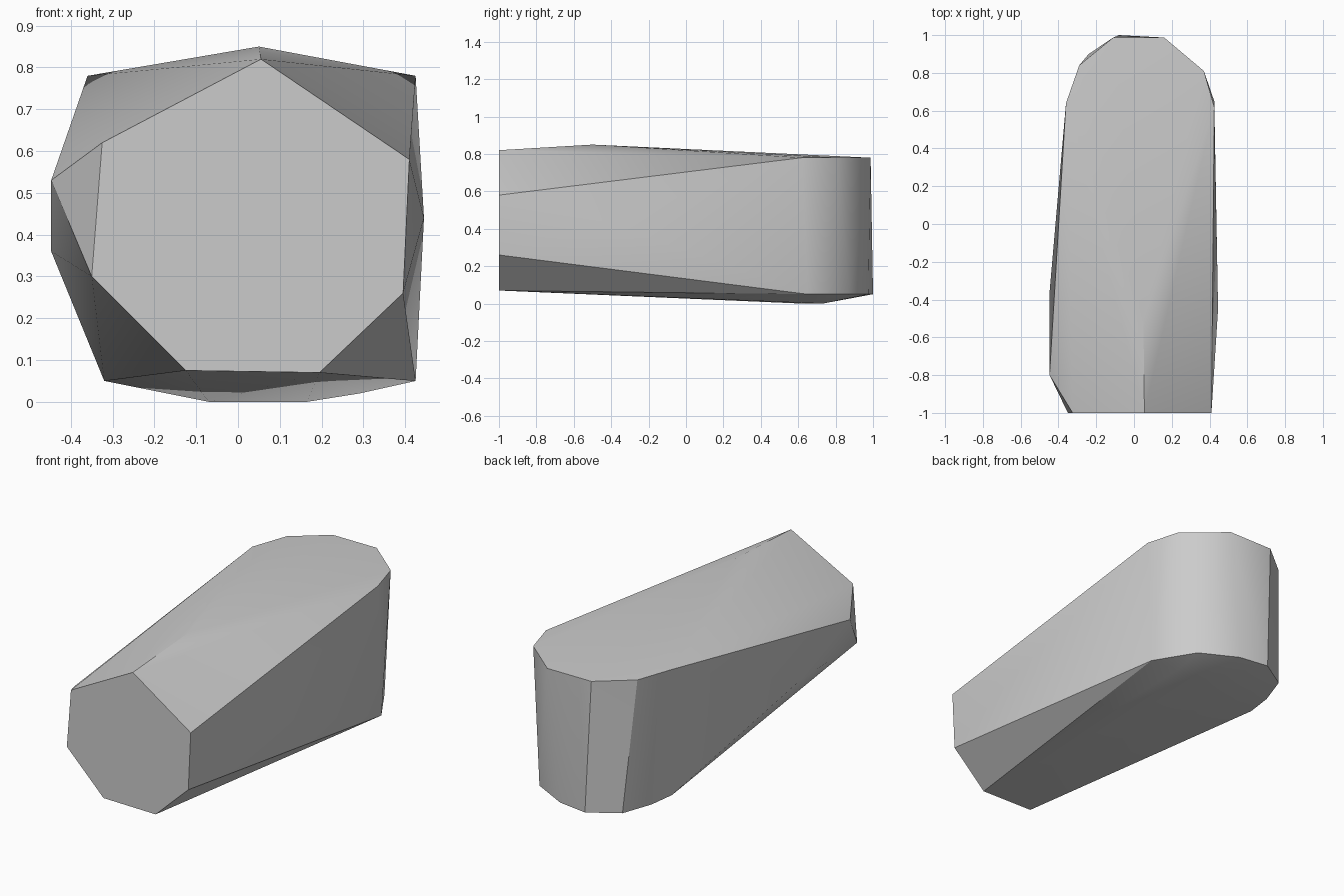
import bpy
import bmesh
from math import radians

# Remove the default object
default_cube = bpy.data.objects.get("Cube")
if default_cube:
    bpy.data.objects.remove(default_cube, do_unlink=True)


def make_material(name, colour):
    material = bpy.data.materials.new(name)
    material.use_nodes = True
    material.diffuse_color = colour
    shader = next(n for n in material.node_tree.nodes if n.type == 'BSDF_PRINCIPLED')
    shader.inputs["Base Color"].default_value = colour
    return material


def make_hull(name, points, material):
    """Wrap a set of corner points in one closed convex solid."""
    mesh = bpy.data.meshes.new(name)
    bm = bmesh.new()
    for point in points:
        bm.verts.new(point)
    hull = bmesh.ops.convex_hull(bm, input=bm.verts[:])
    loose = {v for v in hull["geom_interior"] + hull["geom_unused"]
             if isinstance(v, bmesh.types.BMVert) and not v.link_faces}
    bmesh.ops.delete(bm, geom=list(loose), context='VERTS')
    # Merge the coplanar triangles, such as those of the flat front
    bmesh.ops.dissolve_limit(bm, angle_limit=radians(0.5),
                             verts=bm.verts[:], edges=bm.edges[:])
    bmesh.ops.recalc_face_normals(bm, faces=bm.faces[:])
    bm.to_mesh(mesh)
    bm.free()
    mesh.materials.append(material)
    obj = bpy.data.objects.new(name, mesh)
    bpy.context.collection.objects.link(obj)
    return obj


# Flat seven-sided front end, as x and z
front_profile = [(0.055, 0.82), (0.41, 0.58), (0.395, 0.26), (0.195, 0.07),
                 (-0.125, 0.075), (-0.35, 0.3), (-0.325, 0.62)]
front_end = [(x, -1, z) for x, z in front_profile]

# Ridge on top and bulges on both sides
bulges = [(0.05, -0.5, 0.85), (0.445, -0.45, 0.44),
          (-0.447, -0.8, 0.53), (-0.447, -0.36, 0.36)]

# Upper rim of the rounded back, as x and y
upper_outline = [(0.425, 0.62), (0.37, 0.81), (0.16, 0.987),
                 (-0.11, 0.987), (-0.29, 0.84), (-0.36, 0.64)]
upper_rim = [(x, y, 0.78) for x, y in upper_outline]

# Lower rim of the rounded back
lower_outline = [(0.425, 0.65), (0.29, 0.87), (0.09, 0.975), (-0.08, 1),
                 (-0.24, 0.9), (-0.3, 0.73), (-0.32, 0.58)]
lower_rim = [(x, y, 0.05) for x, y in lower_outline]

# Low spots the body rests on
base = [(-0.07, 0.62, 0), (0.165, 0.73, 0), (0.29, 0.7, 0.02)]

grey = make_material("plain grey", (0.6, 0.6, 0.6, 1))
body = make_hull("faceted_body", front_end + bulges + upper_rim + lower_rim + base, grey)

# Soften the shallow facets and keep the hard edges
bpy.ops.object.select_all(action='DESELECT')
body.select_set(True)
bpy.context.view_layer.objects.active = body
bpy.ops.object.shade_smooth_by_angle(angle=radians(30))
